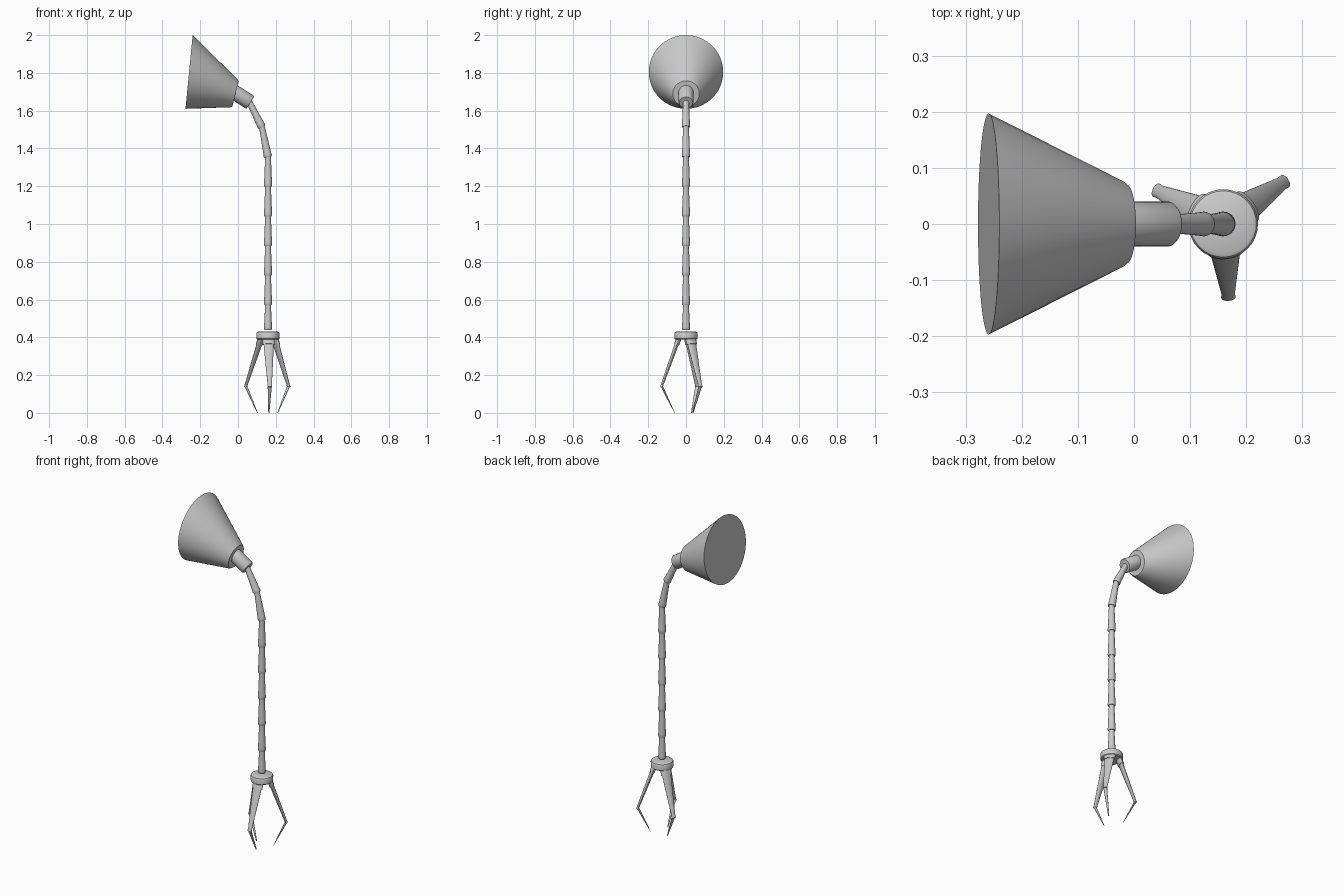
import bpy, bmesh, math
from mathutils import Vector

cube = bpy.data.objects.get("Cube")
if cube:
    bpy.data.objects.remove(cube, do_unlink=True)

grey = bpy.data.materials.new("light_grey")
grey.use_nodes = True
grey.diffuse_color = (0.6, 0.6, 0.6, 1)
grey.node_tree.nodes["Principled BSDF"].inputs["Base Color"].default_value = (0.6, 0.6, 0.6, 1)

AXIS_X, AXIS_Y = 0.159, 0.002


def loft(name, rings, sides=32):
    """Skin closed elliptical rings: (centre, normal, in-plane radius, side radius)."""
    bm = bmesh.new()
    loops = []
    for centre, normal, r_in, r_side, side in rings:
        n = Vector(normal).normalized()
        side = Vector(side).normalized()
        inward = side.cross(n)
        loops.append([bm.verts.new(Vector(centre)
                                   + inward * r_in * math.cos(math.tau * i / sides)
                                   + side * r_side * math.sin(math.tau * i / sides))
                      for i in range(sides)])
    for a, b in zip(loops, loops[1:]):
        for i in range(sides):
            j = (i + 1) % sides
            bm.faces.new((a[i], a[j], b[j], b[i]))
    bm.faces.new(loops[0])
    bm.faces.new(loops[-1])
    bmesh.ops.recalc_face_normals(bm, faces=bm.faces)
    mesh = bpy.data.meshes.new(name)
    bm.to_mesh(mesh)
    bm.free()
    mesh.materials.append(grey)
    obj = bpy.data.objects.new(name, mesh)
    bpy.context.collection.objects.link(obj)
    bpy.ops.object.select_all(action="DESELECT")
    obj.select_set(True)
    bpy.context.view_layer.objects.active = obj
    bpy.ops.object.shade_smooth_by_angle(angle=math.radians(35))
    return obj


def tube(name, start, end, profile):
    """Round part along a line in the XZ plane; profile is (fraction, radius)."""
    a, b = Vector(start), Vector(end)
    return loft(name, [(a.lerp(b, t), b - a, r, r, (0, 1, 0)) for t, r in profile])


# Lamp shade: wide upright mouth lofted to a small tilted back end
loft("lamp_shade", [
    ((-0.259, 0, 1.805), (0.995, 0, -0.097), 0.196, 0.197, (0, 1, 0)),
    ((-0.020, 0, 1.692), (0.972, 0, -0.235), 0.076, 0.076, (0, 1, 0)),
    ((-0.013, 0, 1.690), (0.972, 0, -0.235), 0.070, 0.070, (0, 1, 0)),
], 64)

# Socket behind the shade
tube("shade_socket", (-0.03, 0, 1.704), (0.066, 0, 1.643),
     [(0, 0.04), (0.95, 0.04), (1, 0.036)])

# Jointed stem: tapered links, each wider at its lower end
joints = [(AXIS_X, 0, 0.42 + 0.02 * (i == 0))
          if i == 0 else (AXIS_X, 0, 0.415 + 0.1565 * i) for i in range(7)]
joints += [(0.127, 0, 1.512), (0.058, 0, 1.65)]
for i, (low, high) in enumerate(zip(joints, joints[1:])):
    tube(f"stem_link_{i + 1}", low, high,
         [(0, 0.019), (0.04, 0.022), (0.12, 0.021), (1.04, 0.015)])

# Round base hub
tube("base_hub", (AXIS_X, 0, 0.388), (AXIS_X, 0, 0.43),
     [(0, 0.055), (0.12, 0.061), (0.8, 0.062), (0.93, 0.059), (1, 0.053)])

# Three claw legs, each a thigh with a collar and a pointed shank
for k in range(3):
    angle = math.radians(34 + 120 * k)
    out = Vector((math.cos(angle), math.sin(angle), 0))
    side = Vector((-out.y, out.x, 0))

    def at(radius, z):
        return Vector((AXIS_X, AXIS_Y, z)) + out * radius

    def limb(name, top, bottom, profile):
        loft(f"{name}_{k + 1}", [(top.lerp(bottom, t), bottom - top, thin, wide, side)
                                 for t, thin, wide in profile], 20)

    hip, knee, foot = at(0.04, 0.395), at(0.131, 0.142), at(0.062, 0.0)
    limb("leg_collar", hip, hip.lerp(knee, 0.13), [(0, 0.014, 0.032), (1, 0.014, 0.032)])
    limb("leg_thigh", hip, knee, [(0, 0.011, 0.029), (0.35, 0.010, 0.023),
                                  (0.95, 0.007, 0.012), (1.02, 0.007, 0.013)])
    limb("leg_shank", knee, foot, [(0, 0.006, 0.011), (0.5, 0.004, 0.007), (1, 0.001, 0.003)])
